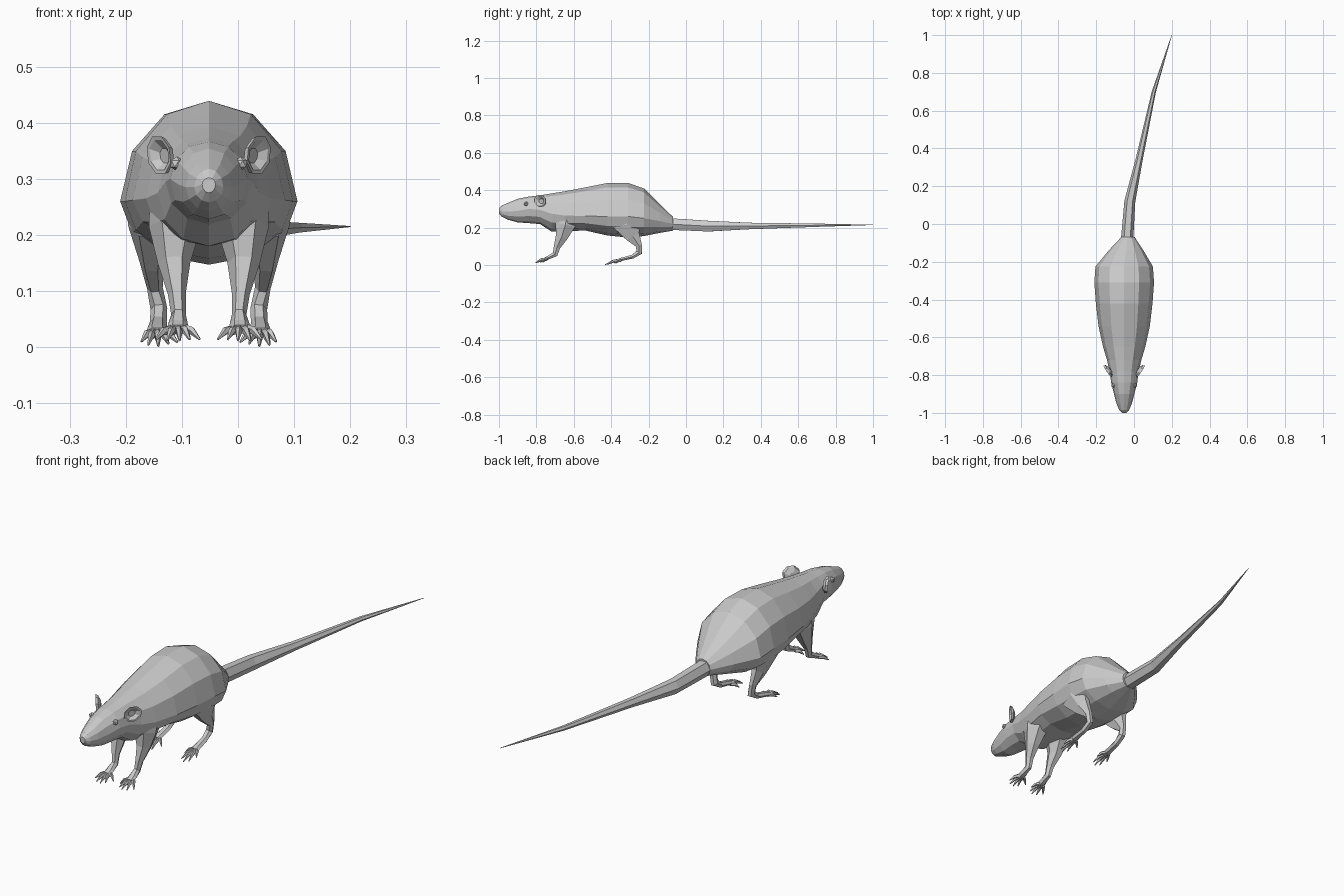
import bpy, bmesh, math
from mathutils import Vector

if "Cube" in bpy.data.objects:
    bpy.data.objects.remove(bpy.data.objects["Cube"])

CX = -0.052  # body centre line


def loft(name, rings):
    """Skin a list of equal-sized point rings and cap both ends."""
    bm = bmesh.new()
    vs = [[bm.verts.new(p) for p in r] for r in rings]
    n = len(vs[0])
    for a, b in zip(vs, vs[1:]):
        for i in range(n):
            j = (i + 1) % n
            bm.faces.new((a[i], a[j], b[j], b[i]))
    bm.faces.new(vs[0])
    bm.faces.new(vs[-1])
    return finish(name, bm)


def finish(name, bm):
    bmesh.ops.recalc_face_normals(bm, faces=bm.faces[:])
    me = bpy.data.meshes.new(name)
    bm.to_mesh(me)
    bm.free()
    ob = bpy.data.objects.new(name, me)
    bpy.context.collection.objects.link(ob)
    return ob


def tube(name, path, sides=6, s=1, cx=CX):
    """Tapered tube along (x, y, z, half width, half depth) stations."""
    pts = [Vector((cx + s * p[0], p[1], p[2])) for p in path]
    rings = []
    for i, c in enumerate(pts):
        t = (pts[min(i + 1, len(pts) - 1)] - pts[max(i - 1, 0)]).normalized()
        x = Vector((1, 0, 0))
        u = (x - t * x.dot(t)).normalized()
        v = t.cross(u)
        a, b = path[i][3:]
        rings.append([c + u * a * math.cos(k * math.tau / sides)
                      + v * b * math.sin(k * math.tau / sides) for k in range(sides)])
    return loft(name, rings)


# Body and head: y, half width, top z, widest z, bottom z, x shift
sections = [
    (-1.00, .012, .302, .29, .275, 0), (-.985, .026, .318, .285, .258, 0),
    (-.95, .041, .333, .285, .242, 0), (-.90, .054, .354, .29, .228, 0),
    (-.84, .069, .366, .30, .224, 0), (-.78, .077, .373, .295, .219, 0),
    (-.72, .091, .383, .275, .180, 0), (-.65, .112, .394, .265, .180, 0),
    (-.54, .136, .415, .262, .185, 0), (-.42, .150, .439, .26, .158, 0),
    (-.31, .158, .439, .26, .147, 0), (-.225, .152, .410, .25, .155, 0),
    (-.14, .092, .325, .235, .172, .01), (-.07, .036, .258, .22, .184, .02)]
rings = []
for y, w, top, mid, bot, dx in sections:
    ring = []
    for k in range(12):
        a = k * math.tau / 12
        c = math.cos(a)
        ring.append((CX + dx + w * math.sin(a), y,
                     mid + c * ((top - mid) if c > 0 else (mid - bot))))
    rings.append(ring)
loft("body", rings)

# Tail
tube("tail", [(-.038, -.10, .22, .033, .036), (-.022, .12, .208, .029, .033),
              (.027, .34, .209, .019, .02), (.105, .70, .213, .011, .010),
              (.2, 1.0, .215, .001, .001)], cx=0)


def foot_toes(name, s, x, y, z, tips):
    for i, (tx, ty, tz) in enumerate(tips):
        sx = x + (tx - x) * .3
        mid = ((sx + tx) / 2, (y + ty) / 2, (z + tz) / 2 + .006)
        tube(f"{name}_{i + 1}", [(sx, y, z, .008, .009), (*mid, .0065, .008),
                                 (tx, ty, tz, .002, .002)], 5, s)


for s, side in ((-1, "right"), (1, "left")):
    # Front leg with paw
    tube("front_leg_" + side, [
        (.062, -.635, .29, .042, .065), (.060, -.645, .215, .047, .062),
        (.062, -.665, .15, .029, .037), (.057, -.69, .095, .016, .020),
        (.054, -.70, .058, .013, .017), (.055, -.735, .040, .018, .011),
        (.055, -.755, .032, .019, .009)], 6, s)
    foot_toes("front_toe_" + side, s, .055, -.745, .032,
              [(.016, -.765, .014), (.034, -.795, .014), (.052, -.805, .012),
               (.074, -.80, .012), (.094, -.78, .014)])

    # Hind leg with long foot
    tube("hind_leg_" + side, [
        (.095, -.32, .30, .05, .09), (.105, -.315, .215, .039, .085),
        (.102, -.285, .155, .022, .045), (.096, -.252, .105, .014, .019),
        (.089, -.250, .068, .015, .018), (.090, -.285, .045, .015, .012),
        (.092, -.34, .032, .018, .010), (.092, -.36, .027, .019, .009)], 6, s)
    foot_toes("hind_toe_" + side, s, .092, -.35, .026,
              [(.056, -.375, .009), (.072, -.42, .006), (.090, -.432, .002),
               (.108, -.42, .004), (.120, -.385, .010)])

    # Cupped ear
    u = Vector((s * .55, .83, 0)).normalized()
    v = Vector((s * .1, 0, 1)).normalized()
    nrm = Vector((s * .83, -.55, .1)).normalized()
    c = Vector((CX + s * .086, -.778, .342))
    bm = bmesh.new()
    loops = []
    for scale, off in ((.4, -.016), (.9, -.006), (1, .004), (.8, .003), (.4, -.009)):
        loop = []
        for k in range(8):
            a = k * math.tau / 8 + .39
            loop.append(c + u * .039 * scale * math.cos(a)
                        + v * .036 * scale * math.sin(a) + nrm * off)
        loops.append(loop)
    bm.free()
    loft("ear_" + side, loops)

    # Eye
    bm = bmesh.new()
    bmesh.ops.create_icosphere(bm, subdivisions=1, radius=.013)
    bmesh.ops.translate(bm, verts=bm.verts, vec=(CX + s * .057, -.855, .327))
    finish("eye_" + side, bm)
